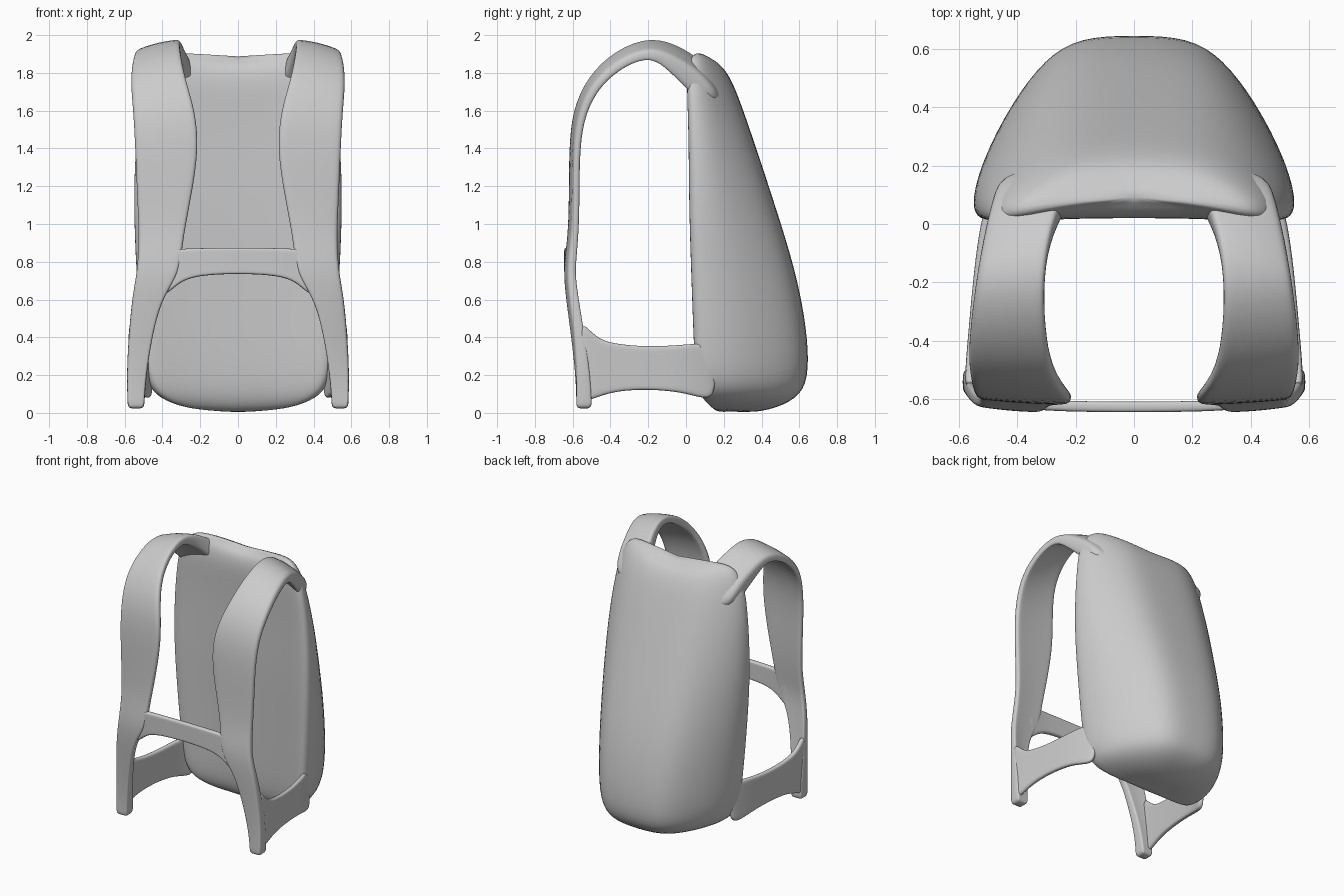
import bpy, bmesh
from mathutils import Vector

if "Cube" in bpy.data.objects:
    bpy.data.objects.remove(bpy.data.objects["Cube"])


def loft(name, rings, mirror=False):
    """Skin a list of closed rings, cap both ends, and smooth the result."""
    bm = bmesh.new()
    rows = [[bm.verts.new(p) for p in ring] for ring in rings]
    n = len(rows[0])
    for r0, r1 in zip(rows, rows[1:]):
        for i in range(n):
            j = (i + 1) % n
            bm.faces.new((r0[i], r0[j], r1[j], r1[i]))
    bm.faces.new(rows[0])
    bm.faces.new(rows[-1])
    bmesh.ops.recalc_face_normals(bm, faces=bm.faces)
    for f in bm.faces:
        f.smooth = True
    mesh = bpy.data.meshes.new(name)
    bm.to_mesh(mesh)
    bm.free()
    obj = bpy.data.objects.new(name, mesh)
    bpy.context.collection.objects.link(obj)
    if mirror:
        mod = obj.modifiers.new("mirror", 'MIRROR')
        mod.use_mirror_merge = False
    sub = obj.modifiers.new("smooth", 'SUBSURF')
    sub.levels = sub.render_levels = 2
    return obj


def ribbon(name, sections, mirror=False):
    """Flat strap through sections of (edge a, edge b, thickness, sag of edge b)."""
    secs = [(Vector(a), Vector(b), t, s) for a, b, t, s in sections]
    mids = [(a + b) / 2 for a, b, _, _ in secs]
    rings = []
    for i, (a, b, t, s) in enumerate(secs):
        tangent = mids[min(i + 1, len(mids) - 1)] - mids[max(i - 1, 0)]
        n = tangent.cross(b - a).normalized()
        us = (0, .12, .5, .88, 1)
        line = [a.lerp(b, u) - n * s * u * u for u in us]
        rings.append([p + n * t / 2 for p in line] + [p - n * t / 2 for p in reversed(line)])
    return loft(name, rings, mirror)


# Pack body: D-shaped sections, hollowed towards the wearer
# half profile: share of half width, share of depth
half = [(0, .07), (.5, .06), (.85, .01), (.97, .01), (1.01, .12), (.97, .36),
        (.81, .64), (.6, .88), (.37, 1), (0, 1.01)]
profile = half + [(-u, v) for u, v in reversed(half[1:-1])]
# z, half width, front y, back y, lift of the outer corners
body = [(.0, .20, .17, .34, .01), (.02, .36, .11, .47, .03), (.09, .46, .06, .61, .02),
        (.22, .50, .04, .648, 0), (.45, .52, .03, .635, 0), (.75, .54, .02, .578, 0),
        (1.1, .555, .01, .468, 0), (1.4, .545, .01, .37, 0), (1.62, .52, .005, .295, 0),
        (1.75, .49, .0, .245, .03), (1.83, .42, .02, .195, .07), (1.86, .30, .06, .14, .05)]
loft("pack_body", [[(u * w, f + v * (b - f), z + lift * u * u) for u, v in profile]
                   for z, w, f, b, lift in body])

# Shoulder straps: y, z, inner x, outer x, thickness, sag
path = [(.19, 1.64, .18, .46, .10, .05), (.10, 1.78, .22, .49, .12, .06),
        (-.03, 1.895, .28, .52, .09, .07), (-.18, 1.97, .31, .54, .06, .06),
        (-.36, 1.90, .305, .56, .055, .05), (-.50, 1.77, .28, .57, .05, .04),
        (-.58, 1.60, .225, .555, .045, .03), (-.60, 1.40, .205, .545, .04, .02),
        (-.60, 1.15, .245, .535, .04, .02), (-.605, .95, .285, .525, .04, .02),
        (-.62, .82, .30, .53, .045, .02), (-.625, .72, .32, .54, .045, .02),
        (-.61, .60, .405, .562, .05, .02), (-.58, .40, .455, .58, .055, .02),
        (-.55, .20, .485, .59, .07, .01), (-.54, .06, .495, .585, .08, 0),
        (-.54, .02, .495, .585, .08, 0)]
ribbon("shoulder_strap", [((xi, y, z), (xo, y, z), t, s) for y, z, xi, xo, t, s in path], True)

# Chest band: flares downward where it meets the shoulder straps
band = [(.42, -.61, .60, .85), (.35, -.617, .65, .865), (.29, -.622, .705, .87),
        (.18, -.626, .73, .873), (0, -.627, .737, .875)]
band += [(-x, y, lo, hi) for x, y, lo, hi in reversed(band[:-1])]
ribbon("chest_band", [((x, y, lo), (x, y, hi), .036, 0) for x, y, lo, hi in band])

# Waist straps: x, y, bottom z, top z
waist = [(.46, .16, .07, .36), (.49, .07, .08, .37), (.515, -.03, .11, .36),
         (.535, -.2, .125, .35), (.55, -.37, .115, .365), (.558, -.46, .085, .39),
         (.562, -.53, .06, .46), (.56, -.56, .06, .48)]
ribbon("waist_strap", [((x, y, lo), (x, y, hi), .035, 0) for x, y, lo, hi in waist], True)
